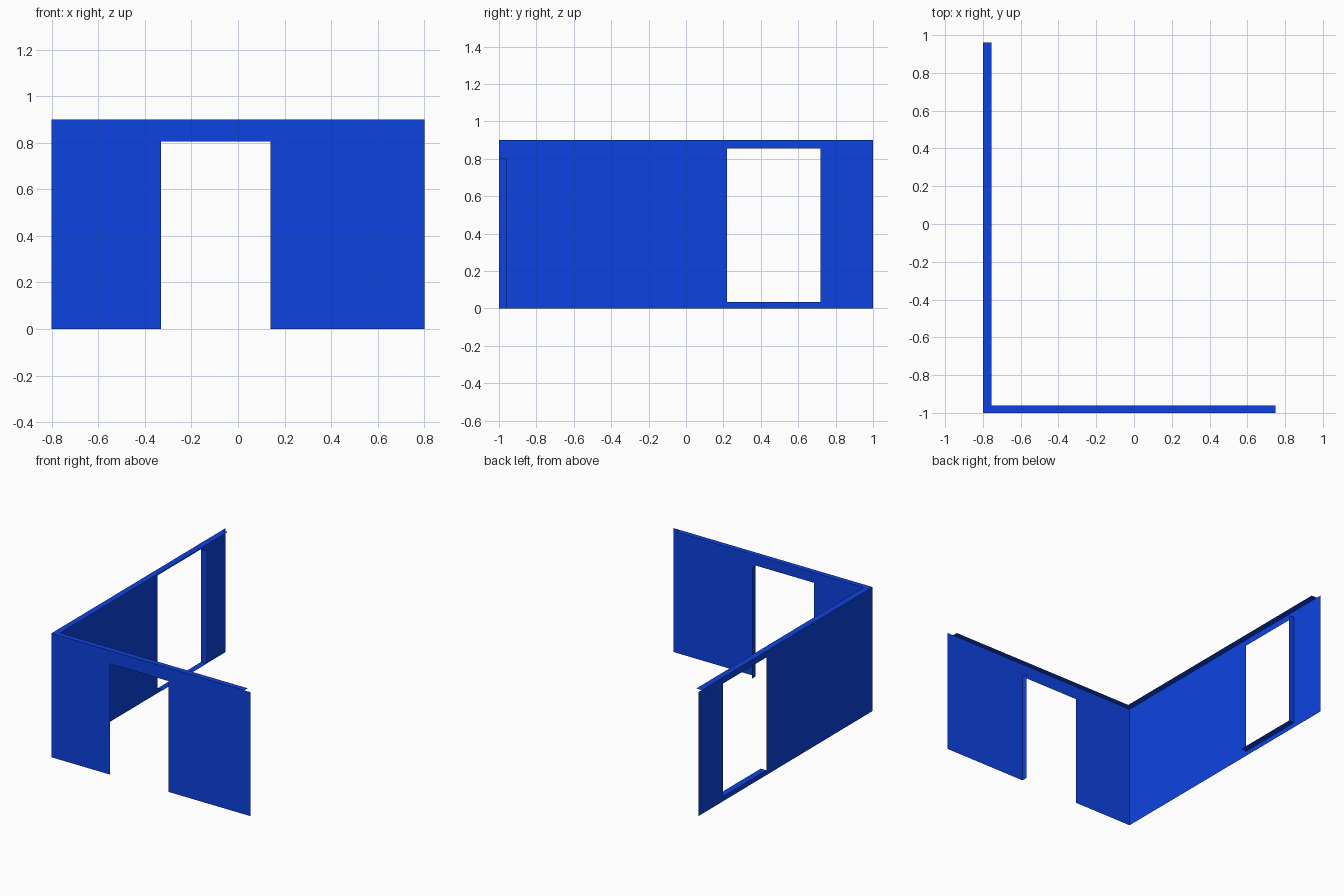
import bpy

if "Cube" in bpy.data.objects:
    bpy.data.objects.remove(bpy.data.objects["Cube"])

blue = bpy.data.materials.new("wall_blue")
blue.diffuse_color = (0.004, 0.055, 0.75, 1)
blue.use_nodes = True
blue.node_tree.nodes["Principled BSDF"].inputs["Base Color"].default_value = blue.diffuse_color


def sheet(name, verts, faces):
    mesh = bpy.data.meshes.new(name)
    mesh.from_pydata(verts, [], faces)
    mesh.materials.append(blue)
    obj = bpy.data.objects.new(name, mesh)
    bpy.context.collection.objects.link(obj)
    return obj


def pierced_wall(name, us, zs, place):
    """Grid of panels with the middle cell of the second row left open."""
    verts = [place(u, z) for z in zs for u in us]
    n = len(us)
    faces = []
    for r in range(len(zs) - 1):
        for c in range(n - 1):
            is_opening = c == 1 and r == len(zs) - 3 + 1 - 1
            if not is_opening:
                a = r * n + c
                faces.append((a, a + 1, a + n + 1, a + n))
    return sheet(name, verts, faces)


X0, Y0, H = -0.80, -1.0, 0.90    # outer corner and wall height
XI, YI = -0.755, -0.96           # inner edges of the wall thickness

# Outer wall sheets with door and window openings
pierced_wall("front_wall", (X0, -0.33, 0.14, 0.80), (0, 0.805, H),
             lambda u, z: (u, Y0, z))
pierced_wall("side_wall", (1.0, 0.72, 0.22, Y0), (0, 0.035, 0.855, H),
             lambda u, z: (X0, u, z))

# L-shaped cap on top of the walls
cap = [(X0, Y0), (0.75, Y0), (0.75, YI), (XI, YI), (XI, 0.96), (X0, 0.96)]
sheet("wall_top", [(x, y, H) for x, y in cap], [tuple(range(6))])

# Reveals showing the wall thickness at the openings
quad = [(0, 1, 2, 3)]
sheet("door_jamb", [(0.14, Y0, 0), (0.14, Y0, 0.805),
                    (0.14, YI, 0.805), (0.14, YI, 0)], quad)
sheet("window_jamb", [(X0, 0.72, 0.035), (XI, 0.72, 0.035),
                      (XI, 0.72, 0.855), (X0, 0.72, 0.855)], quad)
sheet("window_sill", [(X0, 0.22, 0.035), (XI, 0.22, 0.035),
                      (XI, 0.72, 0.035), (X0, 0.72, 0.035)], quad)
